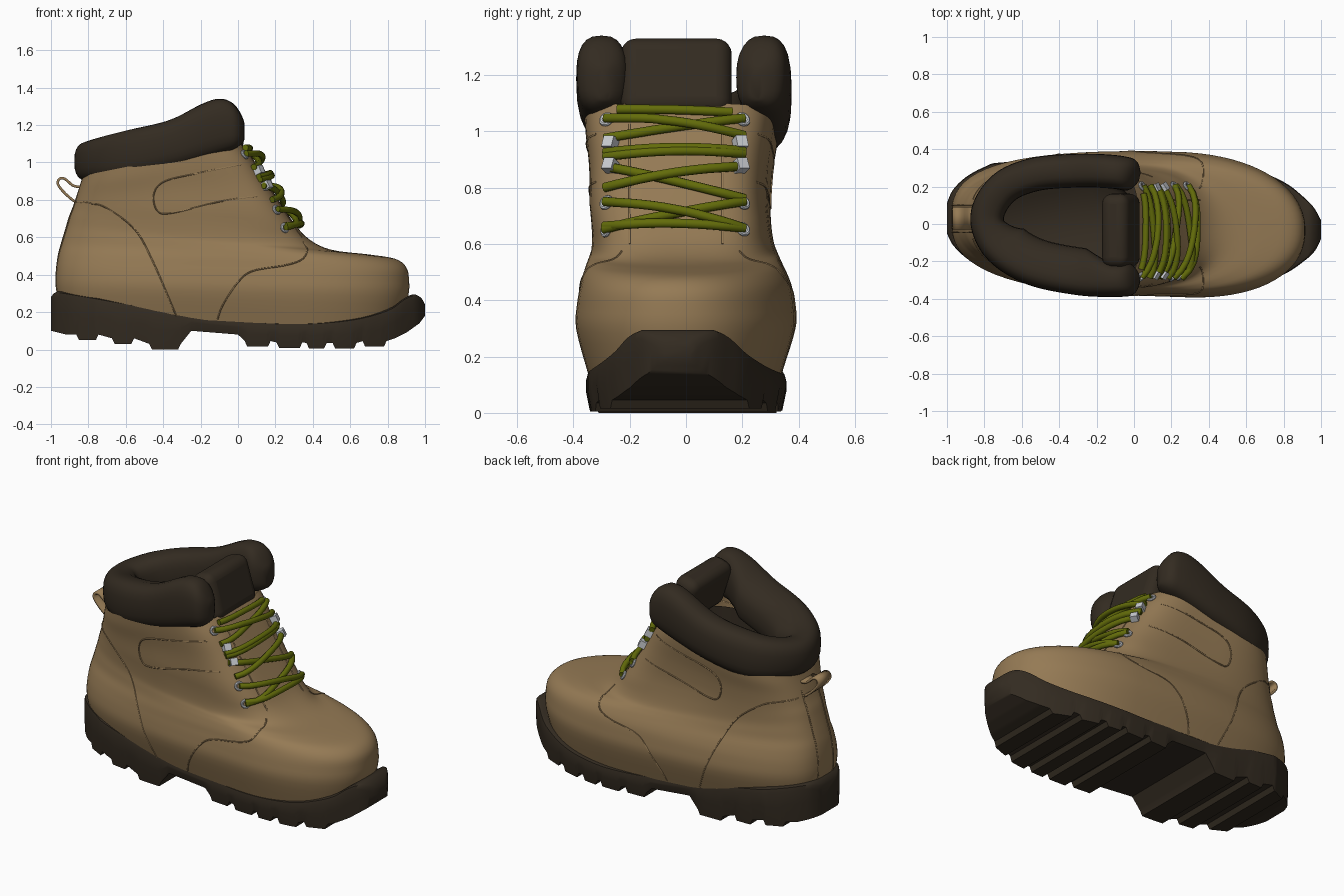
import bpy, bmesh, math
from mathutils import Vector
from mathutils.bvhtree import BVHTree

if "Cube" in bpy.data.objects:
    bpy.data.objects.remove(bpy.data.objects["Cube"])


def material(name, rgb):
    m = bpy.data.materials.new(name)
    m.diffuse_color = (*rgb, 1)
    m.use_nodes = True
    m.node_tree.nodes["Principled BSDF"].inputs["Base Color"].default_value = m.diffuse_color
    return m


TAN = material("tan_leather", (0.30, 0.195, 0.09))
DARK = material("dark_brown", (0.033, 0.024, 0.015))
LACE = material("olive_lace", (0.125, 0.15, 0.003))
METAL = material("silver_metal", (0.60, 0.62, 0.65))


def clamp(v):
    return max(0.0, min(1.0, v))


def lerp_table(t, x):
    if x <= t[0][0]:
        return t[0][1]
    for (a, p), (b, q) in zip(t, t[1:]):
        if x <= b:
            return p + (q - p) * (x - a) / (b - a)
    return t[-1][1]


def spline(pts, n):
    """Catmull-Rom through tuples of any length."""
    p = [pts[0]] + list(pts) + [pts[-1]]
    out = []
    for i in range(1, len(p) - 2):
        for k in range(n):
            t = k / n
            out.append(tuple(0.5 * (2 * b + (c - a) * t + (2 * a - 5 * b + 4 * c - d) * t * t
                                    + (3 * b - a - 3 * c + d) * t ** 3)
                             for a, b, c, d in zip(p[i - 1], p[i], p[i + 1], p[i + 2])))
    return out + [tuple(pts[-1])]


def smooth(ob, angle=40):
    bpy.ops.object.select_all(action='DESELECT')
    ob.select_set(True)
    bpy.context.view_layer.objects.active = ob
    bpy.ops.object.shade_smooth_by_angle(angle=math.radians(angle))


def loft(name, rings, mat, caps=(True, True), flip=False, closed=True, angle=40):
    bm = bmesh.new()
    vs = [[bm.verts.new(p) for p in r] for r in rings]
    n = len(rings[0])
    for a, b in zip(vs, vs[1:]):
        for i in range(n if closed else n - 1):
            j = (i + 1) % n
            bm.faces.new((a[i], a[j], b[j], b[i]))
    if caps[0]:
        bm.faces.new(vs[0])
    if caps[1]:
        bm.faces.new(vs[-1])
    bmesh.ops.recalc_face_normals(bm, faces=bm.faces)
    if flip:
        bmesh.ops.reverse_faces(bm, faces=bm.faces)
    me = bpy.data.meshes.new(name)
    bm.to_mesh(me)
    tree = BVHTree.FromBMesh(bm)
    bm.free()
    me.materials.append(mat)
    ob = bpy.data.objects.new(name, me)
    bpy.context.collection.objects.link(ob)
    smooth(ob, angle)
    return ob, tree


def tube(name, paths, radius, mat, res=2):
    cu = bpy.data.curves.new(name, 'CURVE')
    cu.dimensions = '3D'
    cu.bevel_depth, cu.bevel_resolution, cu.use_fill_caps = radius, res, True
    for path in paths:
        s = cu.splines.new('POLY')
        s.points.add(len(path) - 1)
        for q, p in zip(s.points, path):
            q.co = (*p, 1)
    cu.materials.append(mat)
    ob = bpy.data.objects.new(name, cu)
    bpy.context.collection.objects.link(ob)
    bpy.ops.object.select_all(action='DESELECT')
    ob.select_set(True)
    bpy.context.view_layer.objects.active = ob
    bpy.ops.object.convert(target='MESH')
    smooth(bpy.context.object, 60)


def oval(cx_back, xm, cx_front, b, nb, nf, count=72):
    """Superellipse outline with separate front and back halves, as (x, y)."""
    out = []
    for i in range(count):
        t = 2 * math.pi * (i + 0.5) / count
        c, s = math.cos(t), math.sin(t)
        n, a = (nf, cx_front - xm) if c > 0 else (nb, xm - cx_back)
        out.append((xm + a * math.copysign(abs(c) ** (2 / n), c),
                    b * math.copysign(abs(s) ** (2 / n), s)))
    return out


FOOT = [(-1, .03), (-.4, .01), (.2, 0), (.6, -.02), (1, -.04)]
ANKLE = [(-.9, .03), (-.3, -.02), (.1, -.035)]


def centre(x, z):
    f = clamp((z - .45) / .3)
    return lerp_table(FOOT, x) * (1 - f) + lerp_table(ANKLE, x) * f


# Leather upper: tilted rings (back x, z, front x, z, widest x, half width, roundness back, front)
RINGS = [(-.95, .2, .86, .1, .25, .34, 2.8, 2.2), (-.975, .33, .91, .28, .25, .385, 2.8, 2.2),
         (-.975, .42, .915, .37, .24, .383, 2.8, 2.2), (-.965, .5, .9, .44, .22, .37, 2.7, 2.2),
         (-.95, .56, .84, .485, .17, .352, 2.6, 2.15), (-.935, .61, .7, .508, .08, .337, 2.6, 2.15),
         (-.92, .66, .5, .533, 0, .325, 2.6, 2.3), (-.905, .71, .38, .59, -.1, .318, 2.6, 3),
         (-.885, .76, .29, .69, -.2, .315, 2.6, 4), (-.865, .82, .165, .88, -.28, .318, 2.6, 4.2),
         (-.845, .88, .08, 1.02, -.32, .332, 2.6, 4.2), (-.83, .93, .02, 1.1, -.33, .338, 2.6, 4)]
rings = []
for xb, zb, xf, zf, xm, b, nb, nf in spline(RINGS, 4):
    ring = []
    for x, y in oval(xb, xm, xf, b, nb, nf):
        z = zb + (zf - zb) * (x - xb) / (xf - xb)
        ring.append((x, y + centre(x, z), z))
    rings.append(ring)
upper, SURF = loft("leather_upper", rings, TAN, caps=(True, False), angle=60)


def project(p, d, lift=0.0):
    """Drop a point on the upper along direction d; returns (point, normal) or None."""
    d = Vector(d)
    hit, nor, _, _ = SURF.ray_cast(Vector(p) - d * 3, d)
    if hit is None:
        return None
    return hit + nor * lift, nor


# Sole: cross-sections along x, with lugs cut in the bottom profile
bottom = [(-1, .1), (-.92, .08)]
TEETH = [(-.85, -.76, .05), (-.66, -.57, .03), (-.46, -.32, 0), None,
         (.05, .16, .015), (.22, .33, .008), (.38, .46, .005), (.52, .62, .005), (.68, .78, .015)]
for t in TEETH:
    if t is None:
        bottom += [(-.25, .1), (0, .08)]
        continue
    a, b, z = t
    bottom += [(a - .014, z + .03), (a, z), (b, z), (b + .014, z + .03)]
bottom += [(.84, .06), (.9, .09), (.97, .14), (1, .18)]
top = spline([(-1, .28), (-.97, .308), (-.9, .303), (-.6, .25), (-.3, .195), (0, .16), (.3, .143), (.6, .163),
              (.8, .215), (.89, .275), (.94, .295), (.98, .275), (1, .24)], 4)
left = spline([(-1, .11), (-.97, .18), (-.9, .25), (-.8, .305), (-.7, .33), (-.3, .335), (.2, .355), (.4, .35),
               (.6, .31), (.8, .225), (.9, .15), (.96, .09), (1, .02)], 4)
right = spline([(-1, -.05), (-.97, -.11), (-.9, -.18), (-.8, -.24), (-.7, -.28), (-.4, -.32), (0, -.335),
                (.2, -.35), (.4, -.355), (.6, -.34), (.8, -.27), (.92, -.19), (.97, -.14), (1, -.08)], 4)
xs = sorted({round(x, 2) for t in (top, left, right) for x, _ in t} | {round(x, 3) for x, _ in bottom})
sections = []
for x in xs:
    zt, zb = lerp_table(top, x), lerp_table(bottom, x)
    l, r = lerp_table(left, x), lerp_table(right, x)
    c, h = (l + r) / 2, (l - r) / 2
    half = [(max(h - .025, .01), zt), (h - .006, zt - .008), (h, zt - .03), (h, zb + (zt - zb) * .5), (h * .96, zb)]
    sections.append([(x, c + w, z) for w, z in half] + [(x, c - w, z) for w, z in reversed(half)])
loft("sole", sections, DARK, angle=45)

# Padded collar: puffy C-shaped sweep, open at the front, wider inward on one side
COLLAR = [(.03, .25), (-.1, .278), (-.3, .285), (-.53, .265), (-.7, .19), (-.785, .04),
          (-.725, -.12), (-.55, -.235), (-.3, -.29), (-.1, -.3), (.03, -.29)]
low = [(-.87, .895), (-.6, .905), (-.3, .98), (.03, 1.085)]
high = spline([(-.87, 1.06), (-.78, 1.115), (-.6, 1.17), (-.37, 1.225), (-.2, 1.31), (-.11, 1.34),
               (-.04, 1.325), (.03, 1.25)], 4)
path = [Vector(p) for p in spline(COLLAR, 9)]
sections = []
for i, p in enumerate(path):
    t = (path[min(i + 1, len(path) - 1)] - path[max(i - 1, 0)]).normalized()
    nrm = Vector((-t.y, t.x))
    d = min((p - path[0]).length, (p - path[-1]).length)
    f = max(.25, math.sqrt(1 - (1 - clamp(d / .07)) ** 2))
    z0, z1 = lerp_table(low, p.x), lerp_table(high, p.x)
    zc, hz = (z0 + z1) / 2, (z1 - z0) / 2 * (.55 + .45 * f)
    extra = .075 * clamp((-.12 - p.x) / .15) * clamp(-p.y / .15)
    ring = []
    for k in range(24):
        a = 2 * math.pi * k / 24
        c, s = math.cos(a), math.sin(a)
        w = .09 * f + (extra if c > 0 else 0)
        q = p + nrm * (w * math.copysign(abs(c) ** .75, c))
        drop = .4 * extra * max(c, 0)
        ring.append((q.x, q.y, zc - drop + hz * math.copysign(abs(s) ** .75, s)))
    sections.append(ring)
loft("padded_collar", sections, DARK, angle=60)

# Inner lining bowl
loft("inner_lining", [[(x, y * k + .01, z) for x, y in oval(-.78 - e, -.38, 0, .24, 2.5, 3)]
                      for z, e, k in ((.35, .0, .8), (.4, .04, 1), (.7, .03, 1), (1.03, 0, 1))],
     DARK, caps=(True, False), flip=True, angle=80)

# Padded tongue
bpy.ops.mesh.primitive_cube_add(size=1, location=(-.07, -.035, 1.185), rotation=(0, -.3, 0))
tongue = bpy.context.object
tongue.name = "padded_tongue"
tongue.scale = (.15, .395, .285)
bpy.ops.object.transform_apply(location=False, rotation=False, scale=True)
bev = tongue.modifiers.new("round", 'BEVEL')
bev.width, bev.segments = .055, 5
tongue.data.materials.append(DARK)
smooth(tongue, 60)

# Panel seams projected on both sides, the heel strip and the lace placket
SIDE = [[(-.86, .79), (-.78, .78), (-.7, .755), (-.55, .64), (-.45, .46), (-.33, .18)],
        [(-.11, .16), (-.08, .24), (0, .36), (.08, .42), (.25, .45), (.34, .48), (.37, .53), (.35, .575)],
        [(.02, .99), (-.2, .945), (-.39, .9), (-.45, .83), (-.43, .74), (-.35, .73), (-.1, .79), (.1, .82)]]
seams = []
for sy in (1, -1):
    for line in SIDE:
        seams.append([project((x, 0, z), (0, -sy, 0)) for x, z in spline(line, 8)])
for y in (-.045, .1):
    seams.append([project((0, y, .3 + .025 * i), (1, 0, 0)) for i in range(22)])
for y in (-.2, .13):
    seams.append([project((0, y, .6 + .025 * i), (-1, 0, 0)) for i in range(18)])
tube("seams", [[h[0] for h in s if h] for s in seams], .004, TAN, 1)

# Heel pull loop
loop = spline([(-.84, .775), (-.885, .8), (-.935, .845), (-.963, .885), (-.955, .912), (-.925, .912),
               (-.88, .875), (-.83, .87)], 3)
ob, _ = loft("heel_pull_loop", [[(x, -.03, z), (x, .09, z)] for x, z in loop], TAN,
             caps=(False, False), closed=False, angle=60)
sol = ob.modifiers.new("thickness", 'SOLIDIFY')
sol.thickness, sol.offset = .014, 0

# Eyelets (rings) and hooks (blocks)
ROWS = [1.04, .95, .87, .745, .65]
SIDES = (-.28, .2)
for i, z in enumerate(ROWS):
    for y, side in zip(SIDES, ("right", "left")):
        hook = i in (1, 2)
        p, n = project((0, y * (.93 if hook else 1), z), (-1, 0, 0), .006)
        rot = n.to_track_quat('Z', 'Y').to_euler()
        if hook:
            bpy.ops.mesh.primitive_cube_add(size=.042, location=p + n * .012, rotation=rot)
        else:
            bpy.ops.mesh.primitive_torus_add(location=p, rotation=rot, major_radius=.02, minor_radius=.008,
                                             major_segments=20, minor_segments=8)
        o = bpy.context.object
        o.name = f"{'hook' if hook else 'eyelet'}_{side}_{i + 1}"
        o.data.materials.append(METAL)
        smooth(o, 35)


# Laces: bars and crossings bulging over the placket
def lace(z0, z1, extra=0.0, inset=0.0):
    pts = []
    for k in range(13):
        t = k / 12
        y = SIDES[0] + inset + (SIDES[1] - SIDES[0] - 2 * inset) * t
        p, n = project((0, y, z0 + (z1 - z0) * t), (-1, 0, 0))
        pts.append(p + n * (.014 + (.006 + extra) * math.sin(math.pi * t)))
    return pts


r = ROWS
tube("laces", [lace(r[0] + .03, r[0] + .02, 0, .04), lace(r[0], r[1] + .03, .03), lace(r[1] + .02, r[0]),
               lace(r[1] - .03, r[1] - .025, .02), lace(r[2] + .035, r[2] + .045, .02), lace(r[3] + .05, r[2], .02),
               lace(r[2], r[3] + .01, 0), lace(r[3], r[4], .025), lace(r[4], r[3]),
               lace(r[4] + .01, r[4], .01)], .017, LACE, 3)
